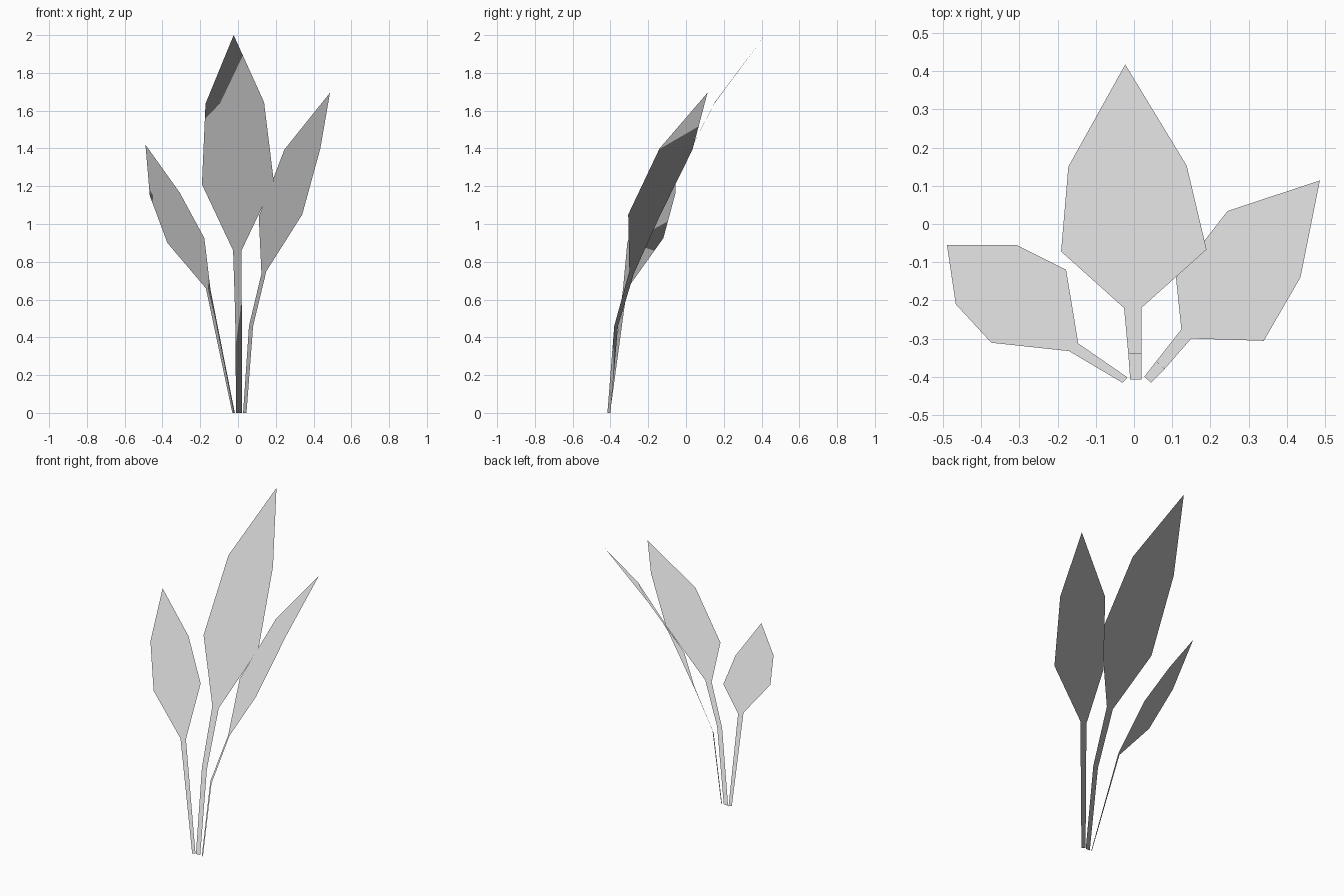
import bpy
from mathutils import Vector

cube = bpy.data.objects.get("Cube")
if cube:
    bpy.data.objects.remove(cube, do_unlink=True)

# Single pale grey for the whole plant
grey = bpy.data.materials.new("pale_grey")
grey.use_nodes = True
colour = (0.8, 0.8, 0.8, 1)
grey.diffuse_color = colour
grey.node_tree.nodes["Principled BSDF"].inputs["Base Color"].default_value = colour


def make_leaf(name, rows, tip):
    """Flat leaf on a stem: a strip of left/right edge pairs closed by a tip."""
    verts = [Vector(p) for pair in rows for p in pair] + [Vector(tip)]
    faces = [(i, i + 1, i + 3, i + 2) for i in range(0, 2 * len(rows) - 2, 2)]
    last = len(verts) - 1
    faces.append((last - 2, last - 1, last))
    mesh = bpy.data.meshes.new(name)
    mesh.from_pydata(verts, [], faces)
    mesh.materials.append(grey)
    for face in mesh.polygons:
        face.use_smooth = True
    mesh.update()
    # Foliage normals point straight up for even shading
    mesh.normals_split_custom_set_from_vertices([(0, 0, 1)] * len(verts))
    leaf = bpy.data.objects.new(name, mesh)
    bpy.context.collection.objects.link(leaf)
    return leaf


# Tall middle leaf: stem base, stem bend, blade start, widest, shoulder, tip
make_leaf("middle_leaf", [
    ((-0.01, -0.407, 0), (0.02, -0.407, 0)),
    ((-0.015, -0.34, 0.52), (0.02, -0.34, 0.52)),
    ((-0.026, -0.22, 0.86), (0.019, -0.22, 0.86)),
    ((-0.191, -0.072, 1.21), (0.19, -0.067, 1.22)),
    ((-0.172, 0.15, 1.637), (0.138, 0.153, 1.645)),
], (-0.023, 0.418, 2.0))

# Left leaf, leaning outward
make_leaf("left_leaf", [
    ((0.027, -0.4, 0), (0.045, -0.416, 0)),
    ((0.058, -0.36, 0.46), (0.08, -0.38, 0.46)),
    ((0.124, -0.276, 0.737), (0.15, -0.3, 0.75)),
    ((0.11, -0.14, 1.04), (0.34, -0.306, 1.05)),
    ((0.245, 0.034, 1.393), (0.436, -0.14, 1.4)),
], (0.487, 0.114, 1.695))

# Short right leaf on a straight stem
make_leaf("right_leaf", [
    ((-0.03, -0.416, 0), (-0.017, -0.402, 0)),
    ((-0.17, -0.333, 0.66), (-0.146, -0.313, 0.655)),
    ((-0.374, -0.311, 0.9), (-0.178, -0.12, 0.925)),
    ((-0.467, -0.21, 1.15), (-0.308, -0.055, 1.165)),
], (-0.49, -0.055, 1.42))
